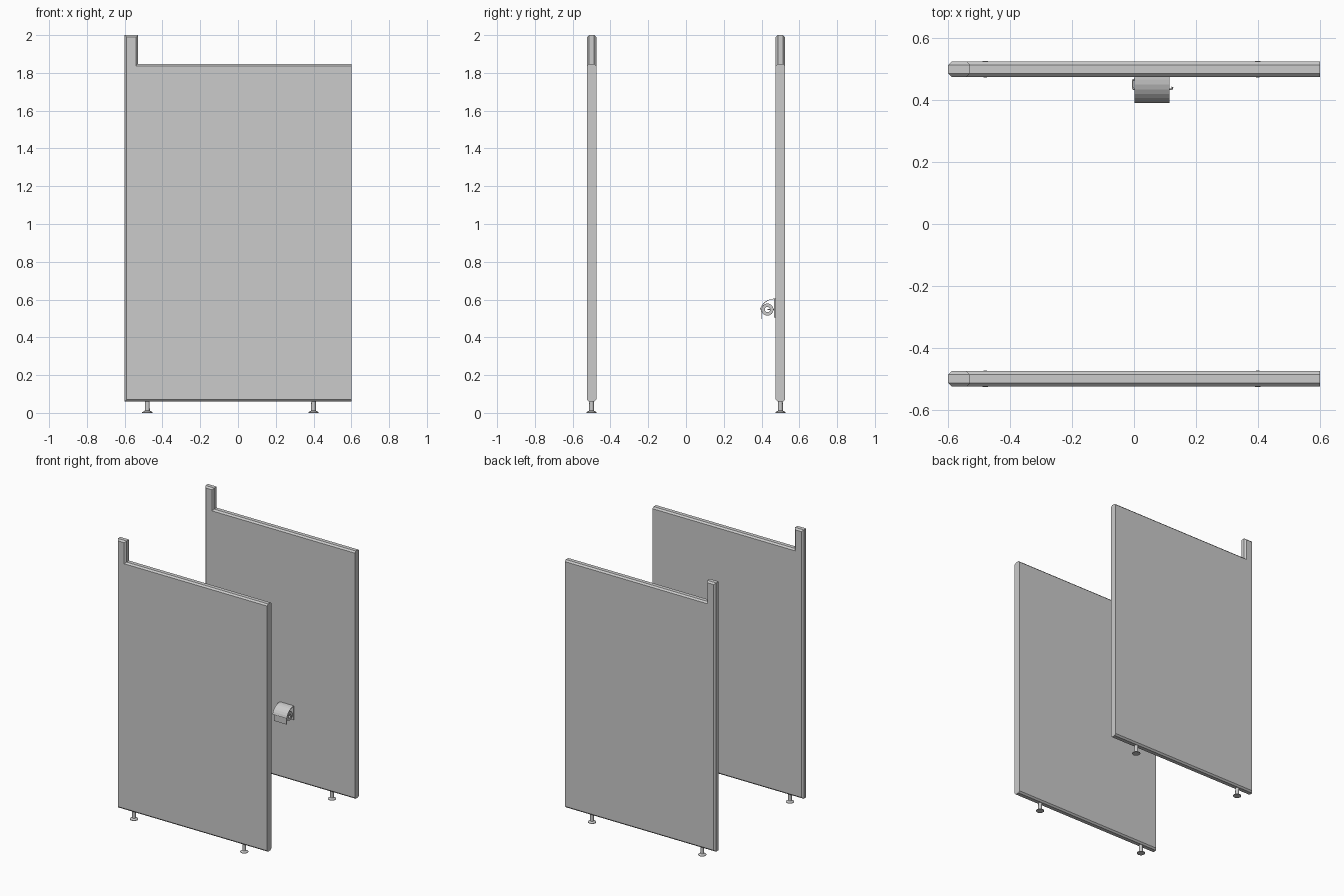
import bpy, bmesh, math
from mathutils import Matrix

if "Cube" in bpy.data.objects:
    bpy.data.objects.remove(bpy.data.objects["Cube"])


def finish(bm, name, smooth=False):
    bmesh.ops.recalc_face_normals(bm, faces=bm.faces)
    me = bpy.data.meshes.new(name)
    bm.to_mesh(me)
    bm.free()
    ob = bpy.data.objects.new(name, me)
    bpy.context.collection.objects.link(ob)
    if smooth:
        bpy.ops.object.select_all(action='DESELECT')
        ob.select_set(True)
        bpy.context.view_layer.objects.active = ob
        bpy.ops.object.shade_smooth_by_angle(angle=math.radians(35))
    return ob


def extrude(points, vec):
    """Solid from a closed planar outline."""
    bm = bmesh.new()
    face = bm.faces.new([bm.verts.new(p) for p in points])
    geo = bmesh.ops.extrude_face_region(bm, geom=[face], use_keep_orig=True)
    verts = [v for v in geo['geom'] if isinstance(v, bmesh.types.BMVert)]
    bmesh.ops.translate(bm, verts=verts, vec=vec)
    bmesh.ops.recalc_face_normals(bm, faces=bm.faces)
    return bm


def lathe(profile, name, matrix, n=20, closed=False):
    """Revolve (radius, height) points about local z."""
    bm = bmesh.new()
    rings = [[bm.verts.new((r * math.cos(2 * math.pi * i / n),
                            r * math.sin(2 * math.pi * i / n), h)) for i in range(n)]
             for r, h in profile]
    pairs = list(zip(rings, rings[1:])) + ([(rings[-1], rings[0])] if closed else [])
    for a, b in pairs:
        for i in range(n):
            j = (i + 1) % n
            bm.faces.new((a[i], a[j], b[j], b[i]))
    if not closed:
        bm.faces.new(rings[0])
        bm.faces.new(rings[-1])
    bm.transform(matrix)
    return finish(bm, name, True)


# partition panels: L-shaped slab, chamfered everywhere but the open right end
HALF = 0.025
OUTLINE = [(-0.6, 0.06), (0.6, 0.06), (0.6, 1.848), (-0.53, 1.848), (-0.53, 2), (-0.6, 2)]
FOOT = [(0.027, 0), (0.027, 0.004), (0.013, 0.012), (0.012, 0.065)]
for side, yc in (("front", -0.5), ("back", 0.5)):
    bm = extrude([(x, yc - HALF, z) for x, z in OUTLINE], (0, 2 * HALF, 0))
    rim = [e for e in bm.edges
           if abs(e.verts[0].co.y - e.verts[1].co.y) < 1e-4
           and min(v.co.x for v in e.verts) < 0.59]
    bmesh.ops.bevel(bm, geom=rim, offset=0.011, segments=1, affect='EDGES')
    finish(bm, side + "_partition_panel")
    # levelling feet
    for i, x in enumerate((-0.48, 0.4)):
        lathe(FOOT, f"{side}_foot_{i + 1}", Matrix.Translation((x, yc, 0)))

# paper holder back plate
X0, X1 = 0.002, 0.115
WIDE = (X1 - X0, 0, 0)
finish(extrude([(X0, y, z) for y, z in
                ((0.467, 0.505), (0.476, 0.505), (0.476, 0.605), (0.467, 0.605))], WIDE),
       "holder_back_plate")

# curved cover
arc = [math.radians(90 + 75 * i / 6) for i in range(7)]
ring = lambda r, angles: [(X0, 0.468 + r * math.cos(a), 0.525 + r * math.sin(a)) for a in angles]
finish(extrude(ring(0.08, arc) + ring(0.077, arc[::-1]), WIDE), "holder_cover")

# paper roll with hollow core, lying along x
RY, RZ = 0.431, 0.547
along_x = Matrix.Translation((0.008, RY, RZ)) @ Matrix.Rotation(math.pi / 2, 4, 'Y')
lathe([(0.014, 0), (0.032, 0), (0.032, 0.102), (0.014, 0.102)], "paper_roll", along_x, 24, True)

# loose paper sheet hanging at the front
finish(extrude([(0.008, y, z) for y, z in
                ((0.398, 0.55), (0.400, 0.55), (0.400, 0.498), (0.398, 0.498))], (0.102, 0, 0)),
       "paper_sheet")

# bent wire arm carrying the roll
cu = bpy.data.curves.new("holder_wire_arm", 'CURVE')
cu.dimensions = '3D'
cu.bevel_depth = 0.003
cu.bevel_resolution = 2
cu.use_fill_caps = True
path = [(0.01, 0.468), (-0.002, 0.466), (-0.004, 0.462), (-0.004, 0.44), (-0.001, 0.435),
        (0.118, 0.435), (0.123, 0.437), (0.124, 0.443)]
sp = cu.splines.new('POLY')
sp.points.add(len(path) - 1)
for p, (x, y) in zip(sp.points, path):
    p.co = (x, y, RZ, 1)
bpy.context.collection.objects.link(bpy.data.objects.new("holder_wire_arm", cu))
